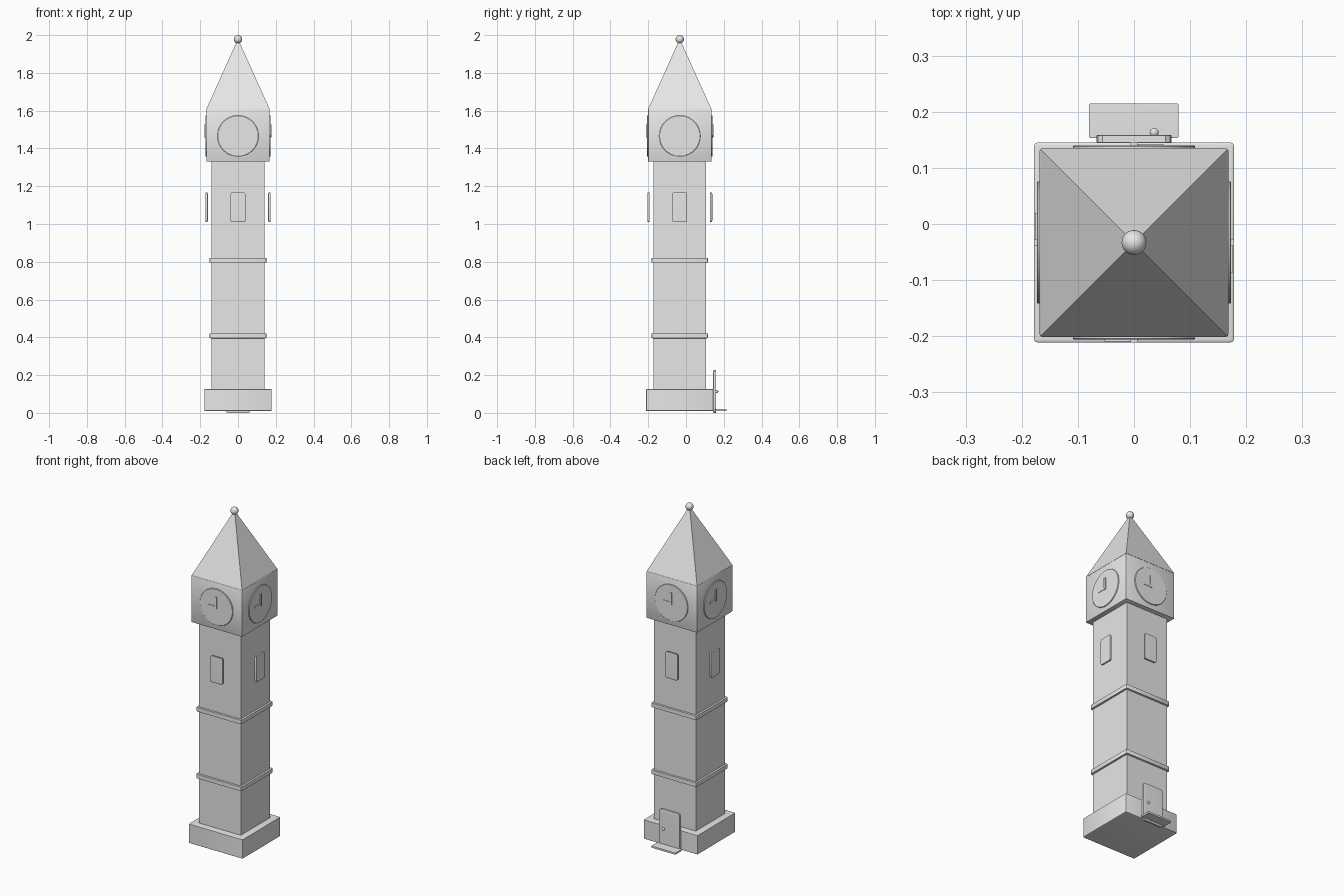
import bpy
import bmesh
import math
from mathutils import Matrix, Vector

default_cube = bpy.data.objects.get("Cube")
if default_cube:
    bpy.data.objects.remove(default_cube, do_unlink=True)

stone = bpy.data.materials.new("light_grey")
stone.diffuse_color = (0.8, 0.8, 0.8, 1)
stone.use_nodes = True
stone.node_tree.nodes["Principled BSDF"].inputs["Base Color"].default_value = (0.8, 0.8, 0.8, 1)

AXIS_Y = -0.033  # the tower stands slightly forward of the door step
AXIS = Matrix.Translation((0, AXIS_Y, 0))


def finish(name, bm, matrix=AXIS, smooth=False):
    """Turn a bmesh into a named object, with the placement baked in."""
    bm.transform(matrix)
    mesh = bpy.data.meshes.new(name)
    bm.to_mesh(mesh)
    bm.free()
    mesh.materials.append(stone)
    obj = bpy.data.objects.new(name, mesh)
    bpy.context.collection.objects.link(obj)
    if smooth:
        bpy.ops.object.select_all(action="DESELECT")
        obj.select_set(True)
        bpy.context.view_layer.objects.active = obj
        bpy.ops.object.shade_smooth_by_angle(angle=math.radians(35))
    return obj


def box(name, low, high, bevel=0.0, matrix=AXIS):
    """Box between two corners; the bevel is a fraction of each side."""
    low, high = Vector(low), Vector(high)
    bm = bmesh.new()
    bmesh.ops.create_cube(bm, size=1)
    if bevel:
        bmesh.ops.bevel(bm, geom=bm.edges[:], offset=bevel, segments=2,
                        profile=0.5, affect="EDGES")
    bmesh.ops.scale(bm, vec=high - low, verts=bm.verts)
    bmesh.ops.translate(bm, vec=(low + high) / 2, verts=bm.verts)
    return finish(name, bm, matrix, smooth=bevel > 0)


def square(name, half, bottom, top, bevel=0.0):
    """Square block centred on the tower axis."""
    return box(name, (-half, -half, bottom), (half, half, top), bevel)


def ball(name, centre, radius):
    bm = bmesh.new()
    bmesh.ops.create_uvsphere(bm, u_segments=32, v_segments=16, radius=radius)
    return finish(name, bm, Matrix.Translation(centre), smooth=True)


# Tower body
square("plinth", 0.178, 0.01, 0.126, 0.015)
square("shaft", 0.139, 0.12, 1.335)
for label, z in (("lower", 0.395), ("upper", 0.795)):
    square(label + "_band", 0.15, z, z + 0.026, 0.03)
square("belfry", 0.168, 1.33, 1.61, 0.012)

# Pyramid roof and finial
bm = bmesh.new()
bmesh.ops.create_cone(bm, cap_ends=True, segments=4, radius1=0.167 * math.sqrt(2),
                      radius2=0, depth=0.37)
bmesh.ops.rotate(bm, cent=(0, 0, 0), matrix=Matrix.Rotation(math.pi / 4, 3, "Z"),
                 verts=bm.verts)
finish("roof", bm, AXIS @ Matrix.Translation((0, 0, 1.61 + 0.185)))
ball("finial", (0, AXIS_Y, 1.978), 0.022)

# Clock face, hands and window, repeated on all four sides
CLOCK_Z = 1.466
for turn, side in enumerate(("front", "left", "back", "right")):
    place = AXIS @ Matrix.Rotation(turn * math.pi / 2, 4, "Z")

    bm = bmesh.new()
    bmesh.ops.create_cone(bm, cap_ends=True, segments=64, radius1=0.109,
                          radius2=0.109, depth=0.012)
    rim = [e for e in bm.edges if abs(e.verts[0].co.z - e.verts[1].co.z) < 0.001]
    bmesh.ops.bevel(bm, geom=rim, offset=0.002, segments=1, affect="EDGES")
    finish(side + "_clock_face", bm, place @ Matrix.Translation((0, -0.167, CLOCK_Z))
           @ Matrix.Rotation(math.pi / 2, 4, "X"), smooth=True)

    box(side + "_minute_hand", (-0.006, -0.178, CLOCK_Z - 0.008),
        (0.006, -0.17, CLOCK_Z + 0.062), matrix=place)
    box(side + "_hour_hand", (-0.053, -0.176, CLOCK_Z - 0.006),
        (0.004, -0.17, CLOCK_Z + 0.006), matrix=place)
    box(side + "_window", (-0.039, -0.172, 1.01), (0.039, -0.16, 1.166),
        0.06, place)

# Door, knob and step at the back
WORLD = Matrix.Identity(4)
box("door", (-0.067, 0.144, 0), (0.067, 0.159, 0.228), 0.08, WORLD)
ball("door_knob", (0.036, 0.163, 0.113), 0.008)
box("door_step", (-0.08, 0.153, 0.01), (0.079, 0.215, 0.021), 0.03, WORLD)
